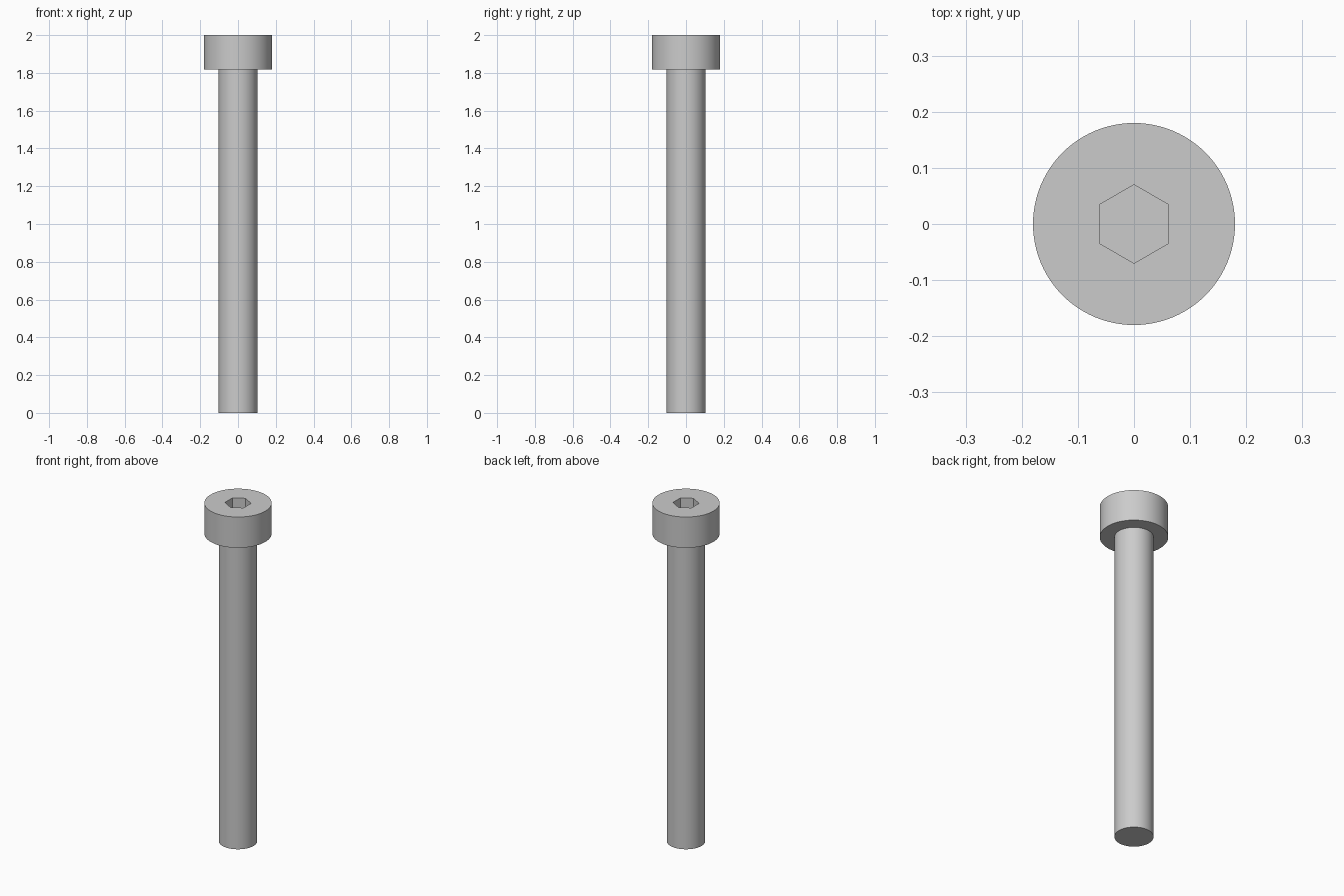
import bpy
import bmesh
from math import radians
from mathutils import Matrix

cube = bpy.data.objects.get("Cube")
if cube:
    bpy.data.objects.remove(cube, do_unlink=True)

HEAD_R, SHAFT_R, HEX_R = 0.18, 0.103, 0.07
HEAD_Z, TOP_Z, SOCKET_DEPTH = 1.818, 2.0, 0.09
SEGMENTS = 96

steel = bpy.data.materials.new("grey_steel")
steel.use_nodes = True
color = (0.6, 0.6, 0.6, 1.0)
steel.diffuse_color = color
steel.node_tree.nodes["Principled BSDF"].inputs["Base Color"].default_value = color


def make_object(name, bm):
    bmesh.ops.recalc_face_normals(bm, faces=bm.faces[:])
    mesh = bpy.data.meshes.new(name)
    bm.to_mesh(mesh)
    bm.free()
    mesh.materials.append(steel)
    obj = bpy.data.objects.new(name, mesh)
    bpy.context.collection.objects.link(obj)
    return obj


# Bolt body: shaft and head turned from one stepped profile
bm = bmesh.new()
profile = [(0, 0), (SHAFT_R, 0), (SHAFT_R, HEAD_Z), (HEAD_R, HEAD_Z),
           (HEAD_R, TOP_Z), (0, TOP_Z)]
verts = [bm.verts.new((r, 0, z)) for r, z in profile]
edges = [bm.edges.new(pair) for pair in zip(verts, verts[1:])]
bmesh.ops.spin(bm, geom=verts + edges, cent=(0, 0, 0), axis=(0, 0, 1),
               angle=radians(360), steps=SEGMENTS)
bmesh.ops.remove_doubles(bm, verts=bm.verts[:], dist=0.0001)
bolt = make_object("socket_head_bolt", bm)

# Hexagonal socket cutter, corners pointing to the front and back
bm = bmesh.new()
place = Matrix.Translation((0, 0, TOP_Z)) @ Matrix.Rotation(radians(30), 4, "Z")
bmesh.ops.create_cone(bm, cap_ends=True, segments=6, radius1=HEX_R,
                      radius2=HEX_R, depth=2 * SOCKET_DEPTH, matrix=place)
# Make sure a corner lies on the y axis
if min(abs(v.co.x) for v in bm.verts) > 0.01:
    bmesh.ops.rotate(bm, verts=bm.verts[:], matrix=Matrix.Rotation(radians(30), 3, "Z"))
cutter = make_object("socket_cutter", bm)
cutter.hide_render = True

# Cut the socket, then discard the cutter
bpy.ops.object.select_all(action="DESELECT")
bpy.context.view_layer.objects.active = bolt
bolt.select_set(True)
cut = bolt.modifiers.new("hex_socket", "BOOLEAN")
cut.operation = "DIFFERENCE"
cut.solver = "EXACT"
cut.object = cutter
bpy.ops.object.modifier_apply(modifier=cut.name)
bpy.data.objects.remove(cutter, do_unlink=True)

bpy.ops.object.shade_smooth_by_angle(angle=radians(30))
